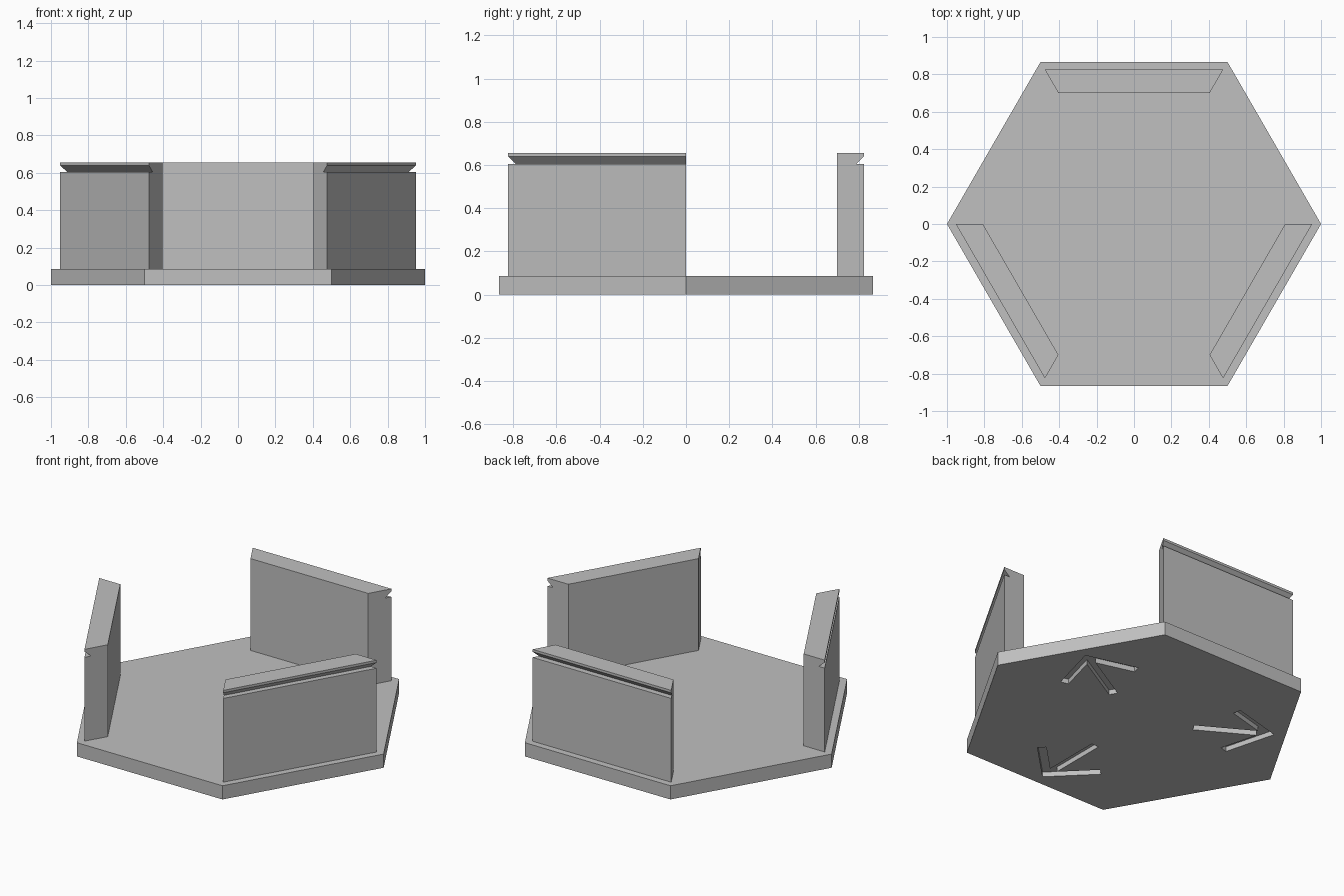
import bpy
import bmesh
from math import cos, sin, pi, sqrt, radians
from mathutils import Matrix

default = bpy.data.objects.get("Cube")
if default:
    bpy.data.objects.remove(default)

GREY = (0.53, 0.53, 0.53, 1)
mat = bpy.data.materials.new("plain_grey")
mat.use_nodes = True
mat.diffuse_color = GREY
mat.node_tree.nodes["Principled BSDF"].inputs["Base Color"].default_value = GREY


def prism(name, start, end):
    """Solid between two matching outlines."""
    bm = bmesh.new()
    a = [bm.verts.new(p) for p in start]
    b = [bm.verts.new(p) for p in end]
    bm.faces.new(a)
    bm.faces.new(b[::-1])
    for i in range(len(a)):
        j = (i + 1) % len(a)
        bm.faces.new((a[i], b[i], b[j], a[j]))
    bmesh.ops.recalc_face_normals(bm, faces=bm.faces)
    mesh = bpy.data.meshes.new(name)
    bm.to_mesh(mesh)
    bm.free()
    mesh.materials.append(mat)
    obj = bpy.data.objects.new(name, mesh)
    bpy.context.collection.objects.link(obj)
    return obj


def slab(name, outline, z0, z1):
    return prism(name, [(x, y, z0) for x, y in outline],
                 [(x, y, z1) for x, y in outline])


# Hexagonal base plate
BASE_TOP = 0.085
base = slab("base_plate", [(cos(i * pi / 3), sin(i * pi / 3)) for i in range(6)],
            0, BASE_TOP)

# Arrow grooves in the underside, pointing at the open edges
half_arrow = [(0.567, 0.233), (0.532, 0.198), (0.705, 0.025), (0.34, 0.025)]
arrow = [(0.8, 0)] + half_arrow + [(x, -y) for x, y in reversed(half_arrow)]
for angle in (30, 150, 270):
    cutter = slab("arrow_cutter", arrow, -0.05, 0.03)
    cutter.hide_render = True
    cutter.data.transform(Matrix.Rotation(radians(angle), 4, "Z"))
    mod = base.modifiers.new("arrow_groove", "BOOLEAN")
    mod.operation = "DIFFERENCE"
    mod.solver = "EXACT"
    mod.object = cutter
    bpy.context.view_layer.objects.active = base
    bpy.ops.object.modifier_apply(modifier=mod.name)
    bpy.data.objects.remove(cutter)

# Walls with mitred ends and an undercut catch along the outer top edge
profile = [(0.70, BASE_TOP), (0.825, BASE_TOP), (0.825, 0.605), (0.79, 0.605),
           (0.825, 0.64), (0.825, 0.655), (0.70, 0.655)]
for name, angle in (("back_wall", 0), ("right_wall", 120), ("left_wall", 240)):
    wall = prism(name, [(-y / sqrt(3), y, z) for y, z in profile],
                 [(y / sqrt(3), y, z) for y, z in profile])
    wall.data.transform(Matrix.Rotation(radians(angle), 4, "Z"))
